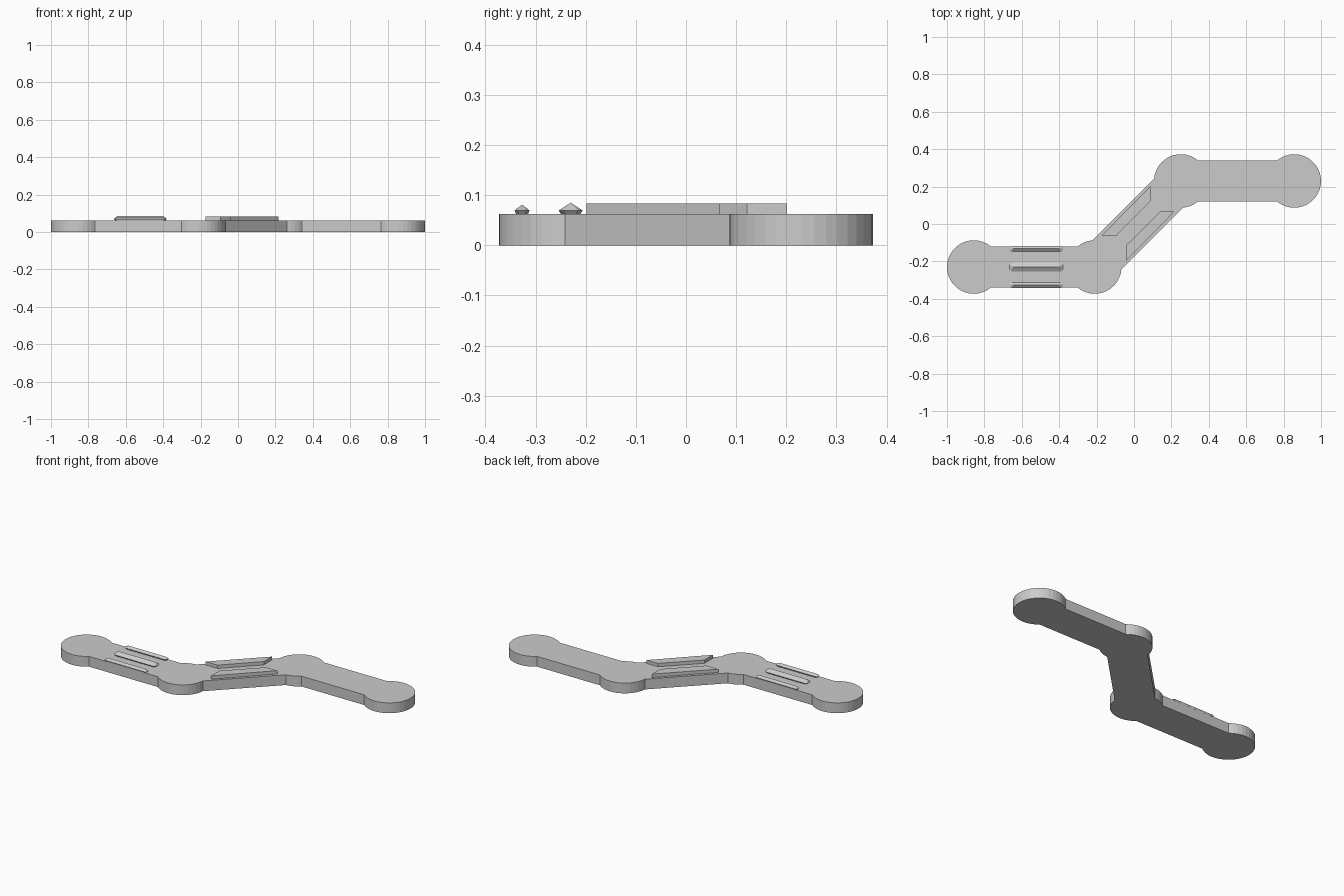
import bpy
import bmesh
from math import asin, cos, sin, radians, degrees
from mathutils import Vector

cube = bpy.data.objects.get("Cube")
if cube:
    bpy.data.objects.remove(cube, do_unlink=True)

grey = bpy.data.materials.new("light grey")
grey.use_nodes = True
colour = (0.6, 0.6, 0.6, 1)
grey.diffuse_color = colour
grey.node_tree.nodes["Principled BSDF"].inputs["Base Color"].default_value = colour

BODY_TOP = 0.0625   # thickness of the linkage
R = 0.143           # joint disc radius
HALF = 0.109        # half width of the arms


def make_object(name, bm):
    bmesh.ops.recalc_face_normals(bm, faces=bm.faces[:])
    mesh = bpy.data.meshes.new(name)
    bm.to_mesh(mesh)
    bm.free()
    mesh.materials.append(grey)
    obj = bpy.data.objects.new(name, mesh)
    bpy.context.collection.objects.link(obj)
    return obj


def prism(name, outline, z0, z1):
    """Extrude a flat outline upward."""
    bm = bmesh.new()
    face = bm.faces.new([bm.verts.new((x, y, z0)) for x, y in outline])
    result = bmesh.ops.extrude_face_region(bm, geom=[face], use_keep_orig=True)
    top = [v for v in result["geom"] if isinstance(v, bmesh.types.BMVert)]
    bmesh.ops.translate(bm, verts=top, vec=(0, 0, z1 - z0))
    return make_object(name, bm)


def arc(centre, start, end):
    steps = max(3, round((end - start) / 10))
    angles = [radians(start + (end - start) * i / steps) for i in range(steps + 1)]
    return [(centre.x + R * cos(a), centre.y + R * sin(a)) for a in angles]


# Zigzag body: four round joints connected by straight arms
left_end, left_joint = Vector((-0.857, -0.23)), Vector((-0.21, -0.23))
right_joint, right_end = Vector((0.25, 0.23)), Vector((0.857, 0.23))
b = degrees(asin(HALF / R))
outline = []
for centre, start, end in [
    (left_end, b, 360 - b),
    (left_joint, 180 + b, 405 - b),
    (right_joint, 225 + b, 360 - b),
    (right_end, b - 180, 180 - b),
    (right_joint, b, 225 - b),
    (left_joint, 45 + b, 180 - b),
]:
    outline += arc(centre, start, end)
prism("zigzag_body", outline, 0, BODY_TOP)

# Raised plates on the diagonal arm
prism("left_diagonal_plate",
      [(-0.174, -0.062), (-0.094, -0.062), (0.088, 0.122), (0.088, 0.201)],
      BODY_TOP - 0.002, 0.083)
prism("right_diagonal_plate",
      [(-0.043, -0.198), (0.217, 0.068), (0.142, 0.068), (-0.043, -0.115)],
      BODY_TOP - 0.002, 0.083)


def ridge(name, y, half, peak):
    """Pointed bar with sloping ends, narrow at its foot."""
    x0, x1, cx = -0.665, -0.38, -0.5225
    length = (x1 - x0) / 2
    bm = bmesh.new()
    for inset, width, z in [(0.008, half * 0.75, BODY_TOP - 0.002),
                            (0, half, BODY_TOP + 0.007)]:
        for sx, sy in [(-1, -1), (1, -1), (1, 1), (-1, 1)]:
            # Corners are clipped so the ends narrow
            bm.verts.new((cx + sx * (length - inset), y + sy * width * 0.6, z))
            bm.verts.new((cx + sx * (length - inset - 0.012), y + sy * width, z))
    for sx in (-1, 1):
        bm.verts.new((cx + sx * (length - 0.02), y, peak))
    bmesh.ops.convex_hull(bm, input=bm.verts[:])
    bmesh.ops.dissolve_limit(bm, angle_limit=0.01, verts=bm.verts[:], edges=bm.edges[:])
    return make_object(name, bm)


# Three grip ridges on the left arm
ridge("front_grip_ridge", -0.327, 0.015, 0.081)
ridge("middle_grip_ridge", -0.23, 0.024, 0.085)
ridge("back_grip_ridge", -0.132, 0.015, 0.081)
